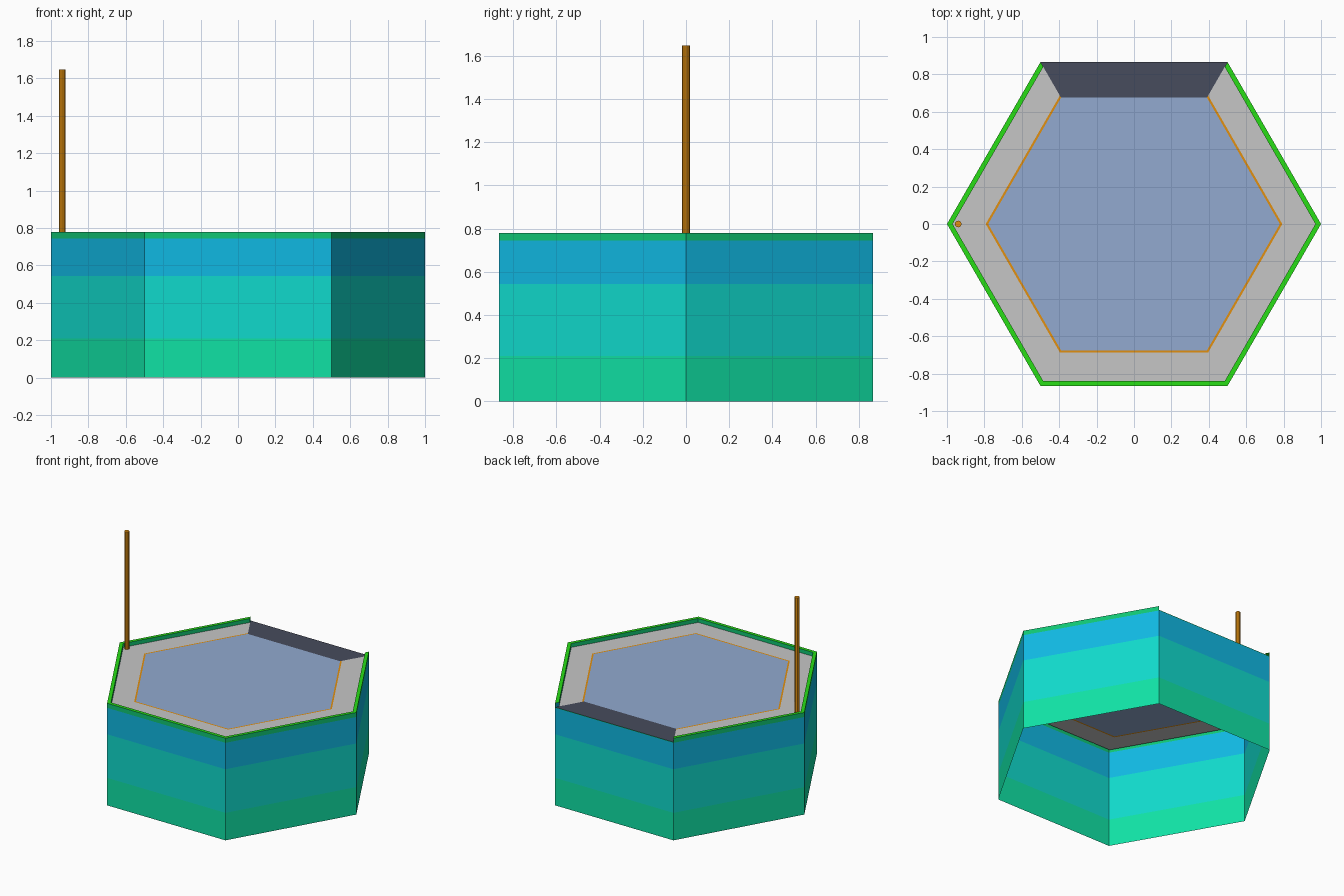
import bpy, bmesh, math

if "Cube" in bpy.data.objects:
    bpy.data.objects.remove(bpy.data.objects["Cube"])

FLOOR, TOP = 0.75, 0.78      # deck height and rim height
RIM_IN = 0.97                # inner corner radius of the rim
LINE_OUT, LINE_IN = 0.793, 0.78
BACK = 1                     # hexagon side facing +y


def mat(name, rgb):
    m = bpy.data.materials.new(name)
    lin = [((c / 255 + 0.055) / 1.055) ** 2.4 if c > 10 else c / 255 / 12.92 for c in rgb]
    m.diffuse_color = (*lin, 1)
    m.use_nodes = True
    m.node_tree.nodes["Principled BSDF"].inputs["Base Color"].default_value = m.diffuse_color
    return m


GREEN = mat("sea green", (16, 226, 165))
TEAL = mat("teal", (16, 218, 204))
BLUE = mat("bright blue", (16, 184, 226))
EDGE = mat("edge green", (16, 198, 116))
RIM = mat("rim green", (40, 222, 22))
GREY = mat("light grey", (198, 198, 198))
AMBER = mat("amber", (226, 144, 16))
WATER = mat("pale blue", (146, 170, 208))
DARK = mat("dark slate", (71, 76, 93))


def corner(i, r, z):
    a = math.radians(60 * i)
    return (r * math.cos(a), r * math.sin(a), z)


def build(name, faces, mats):
    """faces: list of (points, material slot)"""
    bm = bmesh.new()
    for pts, slot in faces:
        f = bm.faces.new([bm.verts.new(p) for p in pts])
        f.material_index = slot
    bmesh.ops.remove_doubles(bm, verts=bm.verts, dist=1e-5)
    me = bpy.data.meshes.new(name)
    bm.to_mesh(me)
    bm.free()
    for m in mats:
        me.materials.append(m)
    ob = bpy.data.objects.new(name, me)
    bpy.context.collection.objects.link(ob)
    return ob


def strip(i, r0, z0, r1, z1):
    """Quad along hexagon side i between two (radius, height) levels"""
    return [corner(i, r0, z0), corner(i + 1, r0, z0),
            corner(i + 1, r1, z1), corner(i, r1, z1)]


sides = range(6)
open_sides = [i for i in sides if i != BACK]

# thin outer walls in coloured bands, lower at the back
levels = [0, 0.21, 0.543, 0.745, TOP]
walls = []
for i in sides:
    for b in range(4):
        top = min(levels[b + 1], FLOOR if i == BACK else TOP)
        walls.append((strip(i, 1, levels[b], 1, top), b))
build("outer_walls", walls, [GREEN, TEAL, BLUE, EDGE])

# raised rim on five sides: flat top and inner face
rim = []
for i in open_sides:
    rim.append((strip(i, 1, TOP, RIM_IN, TOP), 0))
    rim.append((strip(i, RIM_IN, TOP, RIM_IN, FLOOR), 1))
build("rim", rim, [RIM, EDGE])

# deck border, painted line and back ledge
build("deck_border", [(strip(i, RIM_IN, FLOOR, LINE_OUT, FLOOR), 0) for i in open_sides], [GREY])
build("deck_line", [(strip(i, LINE_OUT, FLOOR, LINE_IN, FLOOR), 0) for i in open_sides], [AMBER])
build("back_ledge", [(strip(BACK, 1, FLOOR, LINE_IN, FLOOR), 0)], [DARK])

# central hexagon panel
build("centre_panel", [([corner(i, LINE_IN, FLOOR) for i in sides], 0)], [WATER])

# pole at the left corner
POLE_TOP = 1.647
bpy.ops.mesh.primitive_cylinder_add(vertices=10, radius=0.018, depth=POLE_TOP - FLOOR,
                                    location=(-0.94, 0, (POLE_TOP + FLOOR) / 2))
pole = bpy.context.object
pole.name = "pole"
pole.data.materials.append(AMBER)
